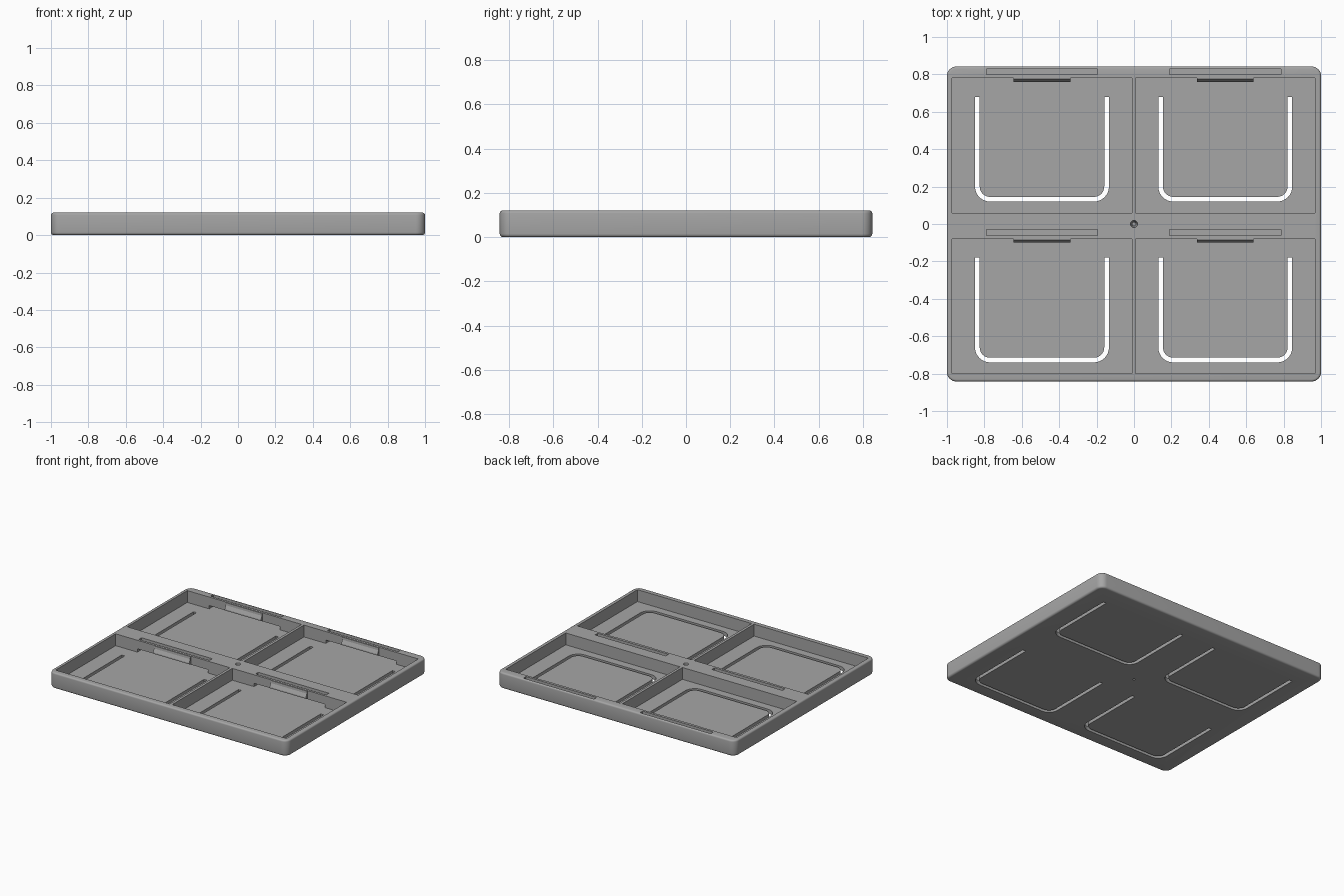
import bpy, bmesh, math
from mathutils import Vector

if "Cube" in bpy.data.objects:
    bpy.data.objects.remove(bpy.data.objects["Cube"])

H, FLOOR = 0.12, 0.03
CX = (-0.492, 0.488)          # compartment centres in x
BACK = (0.78, -0.08)          # back wall of each compartment row

grey = bpy.data.materials.new("grey plastic")
grey.diffuse_color = (0.38, 0.38, 0.38, 1)
grey.use_nodes = True
grey.node_tree.nodes["Principled BSDF"].inputs["Base Color"].default_value = grey.diffuse_color


def make(name, bm):
    bmesh.ops.recalc_face_normals(bm, faces=bm.faces[:])
    me = bpy.data.meshes.new(name)
    bm.to_mesh(me)
    bm.free()
    me.materials.append(grey)
    ob = bpy.data.objects.new(name, me)
    bpy.context.collection.objects.link(ob)
    return ob


def prism(name, pts, sweep):
    """Extrude a closed outline of 3D points along a vector."""
    bm = bmesh.new()
    face = bm.faces.new([bm.verts.new(p) for p in pts])
    ext = bmesh.ops.extrude_face_region(bm, geom=[face])
    moved = [v for v in ext["geom"] if isinstance(v, bmesh.types.BMVert)]
    bmesh.ops.translate(bm, vec=Vector(sweep), verts=moved)
    return make(name, bm)


def box(name, x0, x1, y0, y1, z0, z1):
    return prism(name, [(x0, y0, z0), (x1, y0, z0), (x1, y1, z0), (x0, y1, z0)], (0, 0, z1 - z0))


def cone(name, r0, r1, z0, z1):
    bm = bmesh.new()
    bmesh.ops.create_cone(bm, cap_ends=True, segments=24, radius1=r0, radius2=r1, depth=z1 - z0)
    bmesh.ops.translate(bm, vec=(0, 0, (z0 + z1) / 2), verts=bm.verts[:])
    return make(name, bm)


def cut(body, cutter):
    mod = body.modifiers.new("cut", 'BOOLEAN')
    mod.operation, mod.solver, mod.object = 'DIFFERENCE', 'EXACT', cutter
    bpy.context.view_layer.objects.active = body
    bpy.ops.object.modifier_apply(modifier=mod.name)
    bpy.data.objects.remove(cutter)


# Tray block: rounded corners, then softened top and bottom rims
bm = bmesh.new()
bmesh.ops.create_cube(bm, size=1)
for v in bm.verts:
    v.co = (v.co.x * 2, v.co.y * 1.684, (v.co.z + 0.5) * H)
upright = [e for e in bm.edges if abs(e.verts[0].co.z - e.verts[1].co.z) > 0.01]
bmesh.ops.bevel(bm, geom=upright, offset=0.05, segments=8, profile=0.5, affect='EDGES')
for z, r in ((0, 0.015), (H, 0.012)):
    rim = [e for e in bm.edges if all(abs(v.co.z - z) < 1e-5 for v in e.verts)]
    bmesh.ops.bevel(bm, geom=rim, offset=r, segments=4, profile=0.5, affect='EDGES')
tray = make("tray", bm)


def u_outline(cx, back):
    """U-shaped slot outline, open towards the back wall."""
    half, top, low, r, w = 0.358, back - 0.10, back - 0.66, 0.08, 0.025

    def side(off):
        pts = [(cx - half + off, top)]
        for sx, start in ((-1, 180), (1, 270)):
            for k in range(9):
                a = math.radians(start + k * 90 / 8)
                pts.append((cx + sx * (half - r) + (r - off) * math.cos(a),
                            low + r + (r - off) * math.sin(a)))
        return pts + [(cx + half - off, top)]
    return [(x, y, -0.05) for x, y in side(0) + side(w)[::-1]]


for back in BACK:
    for cx in CX:
        # Compartment
        cut(tray, box("pocket_cutter", cx - 0.48, cx + 0.48, back - 0.72, back, FLOOR, 0.2))
        # Gap behind and below the springy strip of the back wall
        x0 = cx - 0.297
        gap = [(back + 0.05, FLOOR), (back + 0.05, 0.2), (back + 0.018, 0.2),
               (back + 0.018, FLOOR + 0.025), (back - 0.01, FLOOR + 0.025), (back - 0.01, FLOOR)]
        cut(tray, prism("gap_cutter", [(x0, y, z) for y, z in gap], (0.594, 0, 0)))
        # U-shaped slot through the floor
        cut(tray, prism("slot_cutter", u_outline(cx, back), (0, 0, 0.12)))

# Centre hole: tapered from above, small pin hole from below
cut(tray, cone("hole_cutter", 0.01, 0.0195, 0.05, 0.125))
cut(tray, cone("pin_cutter", 0.009, 0.009, -0.02, 0.025))

# Wedge-shaped catches on the springy strips
for row, back in zip(("rear", "front"), BACK):
    for col, cx in zip(("left", "right"), CX):
        wedge = [(back + 0.005, 0.118), (back - 0.006, 0.118), (back - 0.008, 0.1),
                 (back - 0.02, 0.075), (back - 0.02, 0.065), (back + 0.005, 0.055)]
        prism(f"catch_{row}_{col}", [(cx - 0.152, y, z) for y, z in wedge], (0.304, 0, 0))

# Smooth only the rounded edges
bpy.ops.object.select_all(action='DESELECT')
tray.select_set(True)
bpy.context.view_layer.objects.active = tray
bpy.ops.object.shade_smooth_by_angle(angle=math.radians(30))
